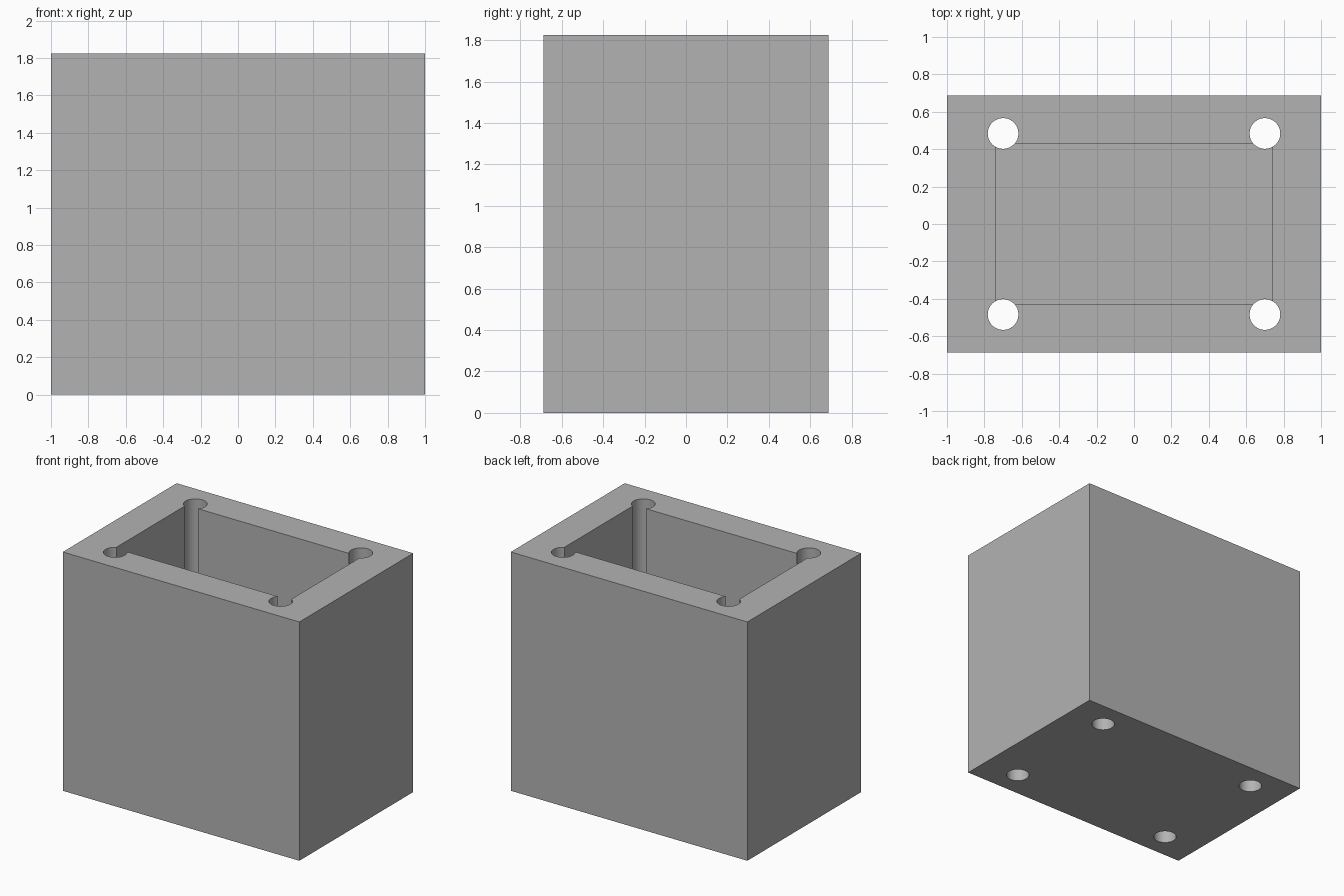
import bpy

WIDTH, DEPTH, HEIGHT = 2.0, 1.375, 1.825
POCKET_X, POCKET_Y, FLOOR = 0.74, 0.43, 0.26
HOLE_X, HOLE_Y, HOLE_R = 0.70, 0.484, 0.082

cube = bpy.data.objects.get("Cube")
if cube:
    bpy.data.objects.remove(cube, do_unlink=True)

grey = bpy.data.materials.new("plain grey")
grey.use_nodes = True
colour = (0.45, 0.45, 0.45, 1)
grey.diffuse_color = colour
grey.node_tree.nodes["Principled BSDF"].inputs["Base Color"].default_value = colour


def box(name, size, bottom):
    bpy.ops.mesh.primitive_cube_add(size=1, location=(0, 0, bottom + size[2] / 2))
    obj = bpy.context.object
    obj.name = name
    obj.scale = size
    bpy.ops.object.transform_apply(location=True, rotation=False, scale=True)
    obj.data.materials.append(grey)
    return obj


def cut(target, cutter):
    cutter.hide_render = True
    bpy.context.view_layer.objects.active = target
    mod = target.modifiers.new(cutter.name, "BOOLEAN")
    mod.operation = "DIFFERENCE"
    mod.solver = "EXACT"
    mod.object = cutter
    bpy.ops.object.modifier_apply(modifier=mod.name)
    bpy.data.objects.remove(cutter, do_unlink=True)


# Solid block with an open pocket
housing = box("housing", (WIDTH, DEPTH, HEIGHT), 0)
cut(housing, box("pocket_cutter", (2 * POCKET_X, 2 * POCKET_Y, HEIGHT), FLOOR))

# Round holes run right through at the pocket corners
for sx in (-1, 1):
    for sy in (-1, 1):
        bpy.ops.mesh.primitive_cylinder_add(
            vertices=64, radius=HOLE_R, depth=HEIGHT + 1,
            location=(sx * HOLE_X, sy * HOLE_Y, HEIGHT / 2))
        hole = bpy.context.object
        hole.name = "hole_cutter"
        hole.data.materials.append(grey)
        cut(housing, hole)

# Smooth hole walls, crisp edges elsewhere
bpy.ops.object.select_all(action="DESELECT")
housing.select_set(True)
bpy.context.view_layer.objects.active = housing
bpy.ops.object.shade_smooth_by_angle()
